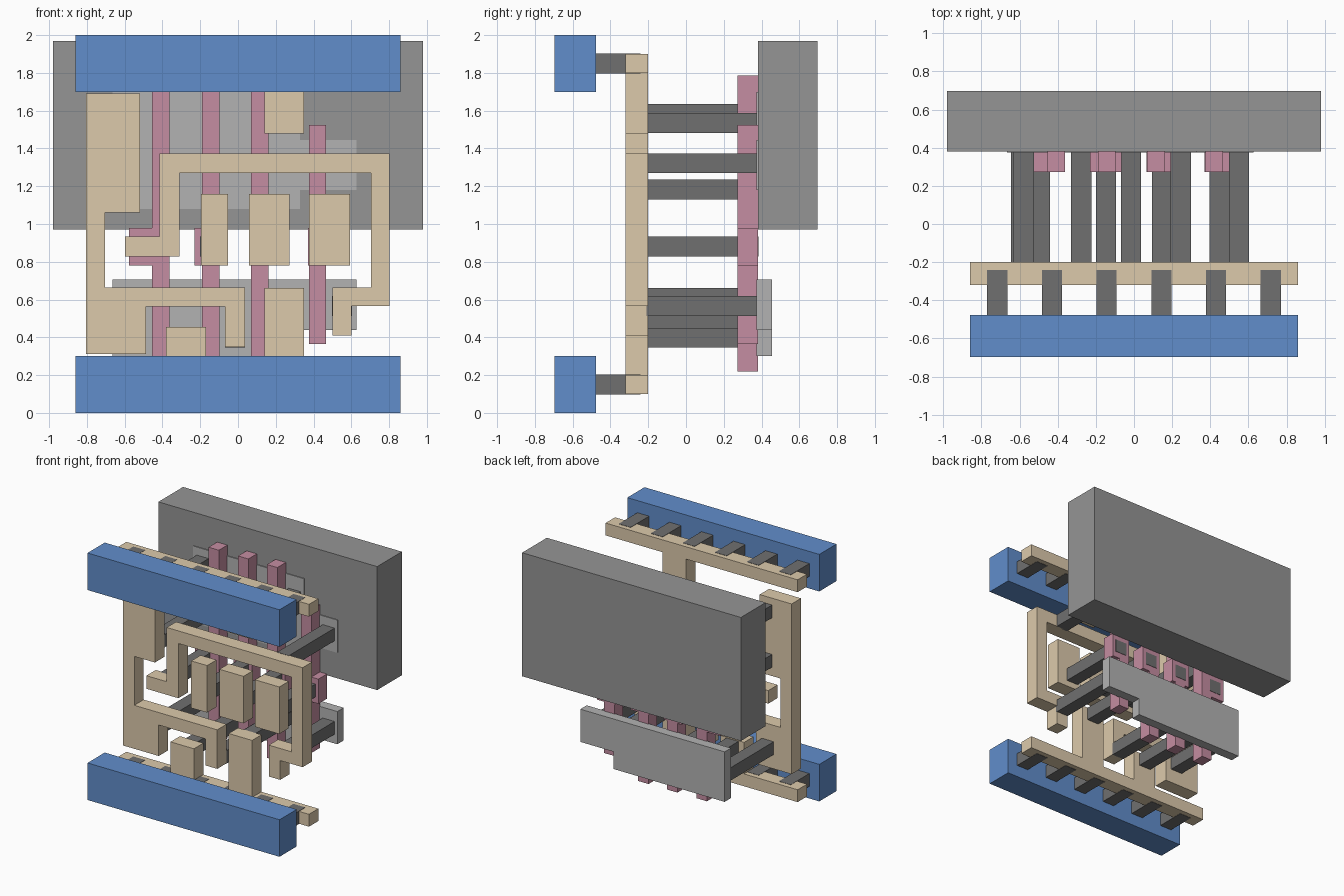
import bpy, bmesh

def material(name, r, g, b):
    m = bpy.data.materials.new(name)
    m.diffuse_color = (r, g, b, 1)
    return m

BLUE = material("blue", 0.12, 0.27, 0.60)
TAN = material("tan", 0.72, 0.59, 0.41)
PINK = material("pink", 0.56, 0.27, 0.36)
DARK = material("dark_grey", 0.16, 0.16, 0.16)
MID = material("mid_grey", 0.30, 0.30, 0.30)
LIGHT = material("light_grey", 0.45, 0.45, 0.45)

def prism(name, outline, depth, mat):
    """Extrude an (x, z) outline between two y values."""
    bm = bmesh.new()
    face = bm.faces.new([bm.verts.new((x, depth[0], z)) for x, z in outline])
    grown = bmesh.ops.extrude_face_region(bm, geom=[face])["geom"]
    verts = [v for v in grown if isinstance(v, bmesh.types.BMVert)]
    bmesh.ops.translate(bm, verts=verts, vec=(0, depth[1] - depth[0], 0))
    bmesh.ops.recalc_face_normals(bm, faces=bm.faces)
    mesh = bpy.data.meshes.new(name)
    bm.to_mesh(mesh)
    bm.free()
    mesh.materials.append(mat)
    ob = bpy.data.objects.new(name, mesh)
    bpy.context.collection.objects.link(ob)
    return ob

def box(name, x0, x1, z0, z1, depth, mat):
    return prism(name, [(x0, z0), (x1, z0), (x1, z1), (x0, z1)], depth, mat)

# Depth range of each layer, front to back
RAIL = (-0.697, -0.477)
PLUG = (-0.477, -0.24)
WIRE = (-0.32, -0.20)
CONTACT = (-0.21, 0.384)
GATE = (0.272, 0.381)
DIFFUSION = (0.374, 0.455)
WELL = (0.381, 0.697)

# Back well slab
box("well", -0.98, 0.98, 0.97, 1.97, WELL, MID)

# Power rails and the plugs joining them to the wires behind
for side, z0, zc in (("lower", 0.0, 0.15), ("upper", 1.70, 1.85)):
    box(side + "_rail", -0.86, 0.86, z0, z0 + 0.30, RAIL, BLUE)
    for i in range(6):
        x = (i - 2.5) * 0.287
        box(side + "_rail_plug", x - 0.053, x + 0.053, zc - 0.052, zc + 0.052, PLUG, DARK)

# Wires behind the rails, with their branches
prism("lower_wire", [(-0.86, 0.10), (0.86, 0.10), (0.86, 0.20), (0.35, 0.20),
                     (0.35, 0.662), (0.14, 0.662), (0.14, 0.20), (-0.17, 0.20),
                     (-0.17, 0.455), (-0.38, 0.455), (-0.38, 0.20), (-0.86, 0.20)], WIRE, TAN)
prism("upper_wire", [(-0.86, 1.90), (-0.86, 1.80), (0.14, 1.80), (0.14, 1.48),
                     (0.35, 1.48), (0.35, 1.80), (0.86, 1.80), (0.86, 1.90)], WIRE, TAN)

# Bent signal wires
prism("left_wire", [(-0.806, 0.312), (-0.486, 0.312), (-0.486, 0.563), (-0.068, 0.563),
                    (-0.068, 0.348), (0.038, 0.348), (0.038, 0.664), (-0.705, 0.664),
                    (-0.705, 1.06), (-0.52, 1.06), (-0.52, 1.69), (-0.806, 1.69)], WIRE, TAN)
prism("loop_wire", [(-0.597, 0.827), (-0.31, 0.827), (-0.31, 1.27), (0.703, 1.27),
                    (0.703, 0.664), (0.50, 0.664), (0.50, 0.41), (0.602, 0.41),
                    (0.602, 0.566), (0.803, 0.566), (0.803, 1.372), (-0.415, 1.372),
                    (-0.415, 0.933), (-0.597, 0.933)], WIRE, TAN)

# Input pads
for x0, x1 in ((-0.195, -0.053), (0.058, 0.273), (0.376, 0.594)):
    box("input_pad", x0, x1, 0.779, 1.16, WIRE, TAN)

# Gate strips, each widened at mid height for its contact: strip x, pad x, z range
for x0, x1, p0, p1, z0, z1 in ((-0.454, -0.362, -0.576, -0.41, 0.22, 1.785),
                               (-0.19, -0.098, -0.23, -0.065, 0.22, 1.785),
                               (0.069, 0.162, 0.066, 0.231, 0.22, 1.785),
                               (0.375, 0.467, 0.37, 0.53, 0.365, 1.525)):
    a, b = min(x0, p0), max(x1, p1)
    left = [(x0, 0.78), (a, 0.78), (a, 0.98), (x0, 0.98)] if a < x0 else []
    right = [(x1, 0.98), (b, 0.98), (b, 0.78), (x1, 0.78)] if b > x1 else []
    prism("gate", [(x0, z0)] + left + [(x0, z1), (x1, z1)] + right + [(x1, z0)], GATE, PINK)
    c = (p0 + p1) / 2
    box("gate_contact", c - 0.053, c + 0.053, 0.828, 0.933, CONTACT, DARK)

# Stepped diffusion plates
prism("lower_diffusion", [(-0.665, 0.30), (0.33, 0.30), (0.33, 0.44), (0.628, 0.44),
                          (0.628, 0.705), (-0.665, 0.705)], DIFFUSION, LIGHT)
prism("upper_diffusion", [(-0.665, 1.08), (0.328, 1.08), (0.328, 1.18), (0.628, 1.18),
                          (0.628, 1.445), (0.328, 1.445), (0.328, 1.70), (-0.665, 1.70)],
      DIFFUSION, LIGHT)

# Contacts from wires to diffusion, by centre
for x, z in ((-0.578, 1.583), (-0.578, 1.183), (0.245, 1.535), (0.55, 1.322),
             (-0.593, 0.48), (-0.277, 0.398), (-0.015, 0.398), (0.245, 0.608), (0.55, 0.566)):
    box("diffusion_contact", x - 0.053, x + 0.053, z - 0.052, z + 0.052, CONTACT, DARK)
